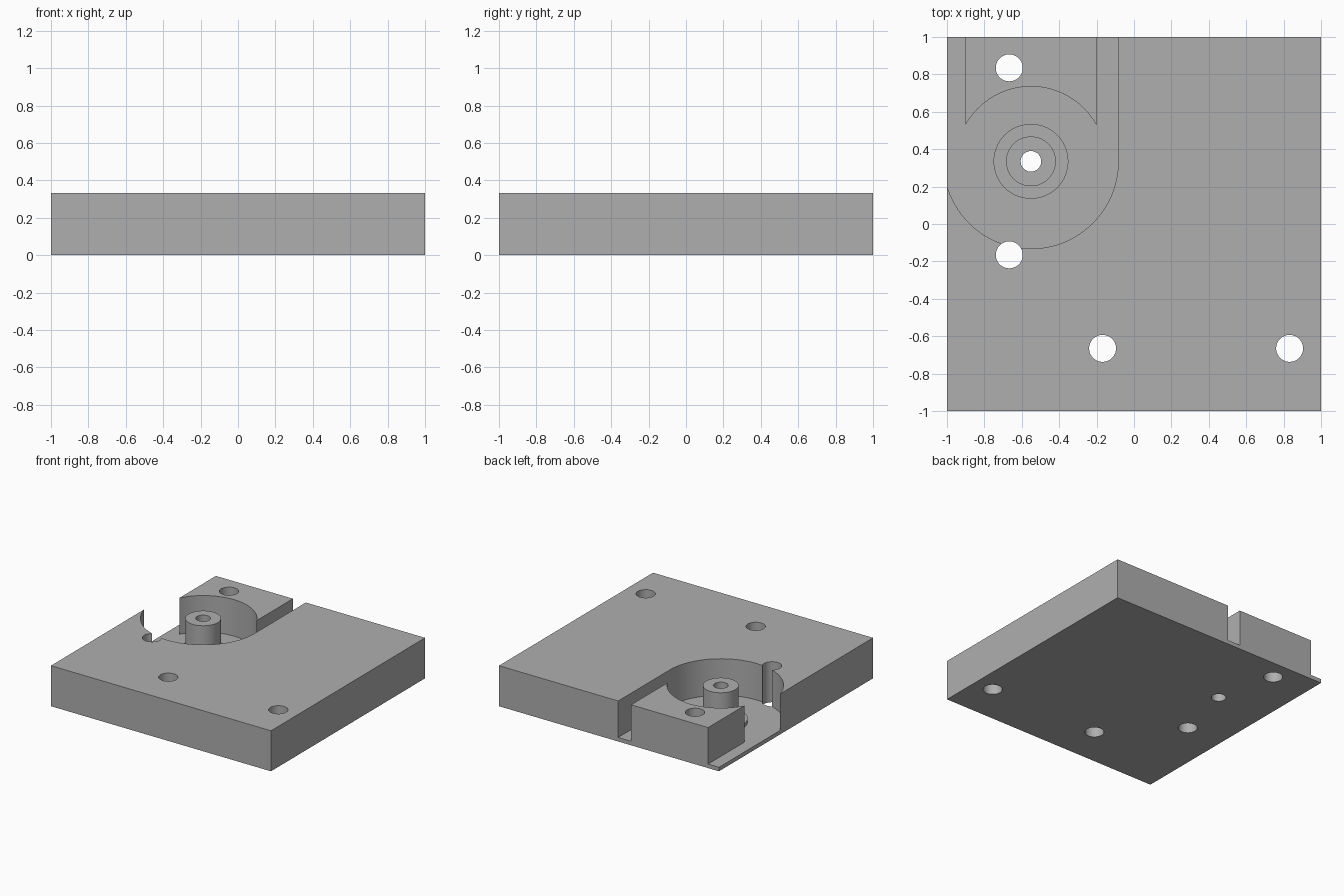
import bpy, bmesh, math

if "Cube" in bpy.data.objects:
    bpy.data.objects.remove(bpy.data.objects["Cube"])

H = 0.333                 # plate height
FLOOR = 0.033             # pocket floor height
CX, CY = -0.551, 0.335    # pocket centre
R_OUT, R_IN = 0.467, 0.4  # pocket wall and island arc radii

grey = bpy.data.materials.new("grey")
grey.diffuse_color = (0.43, 0.43, 0.43, 1)
grey.use_nodes = True
grey.node_tree.nodes["Principled BSDF"].inputs["Base Color"].default_value = grey.diffuse_color


def arc(r, a0, a1, n):
    """Points on an arc around the pocket centre, angles in degrees."""
    angles = [math.radians(a0 + (a1 - a0) * i / n) for i in range(n + 1)]
    return [(CX + r * math.cos(a), CY + r * math.sin(a)) for a in angles]


def prism(name, outline, z0, z1):
    """Closed outline extruded from z0 to z1."""
    bm = bmesh.new()
    base = bm.faces.new([bm.verts.new((x, y, z0)) for x, y in outline])
    top = bmesh.ops.extrude_face_region(bm, geom=[base])["geom"]
    bmesh.ops.translate(bm, vec=(0, 0, z1 - z0),
                        verts=[v for v in top if isinstance(v, bmesh.types.BMVert)])
    bmesh.ops.recalc_face_normals(bm, faces=bm.faces)
    mesh = bpy.data.meshes.new(name)
    bm.to_mesh(mesh)
    bm.free()
    mesh.materials.append(grey)
    obj = bpy.data.objects.new(name, mesh)
    bpy.context.collection.objects.link(obj)
    return obj


def cylinder(name, x, y, r, z0, z1, n=64):
    ring = [(x + r * math.cos(math.tau * i / n), y + r * math.sin(math.tau * i / n))
            for i in range(n)]
    return prism(name, ring, z0, z1)


def combine(target, tool, operation):
    """Apply a boolean, then drop the tool."""
    mod = target.modifiers.new(operation.lower(), 'BOOLEAN')
    mod.operation, mod.solver, mod.object = operation, 'EXACT', tool
    bpy.context.view_layer.objects.active = target
    bpy.ops.object.modifier_apply(modifier=mod.name)
    bpy.data.objects.remove(tool)


# Square plate
plate = prism("mounting_plate", [(-1, -1), (1, -1), (1, 1), (-1, 1)], 0, H)

# Round pocket with channels on both sides of the remaining island
half = 0.35
a = math.degrees(math.acos(half / R_IN))
outline = (arc(R_OUT, 0, -180, 64)
           + [(CX - R_OUT, 1.1), (CX - half, 1.1)]
           + arc(R_IN, 180 - a, a, 48)
           + [(CX + half, 1.1), (CX + R_OUT, 1.1)])
combine(plate, prism("pocket_cutter", outline, FLOOR, H + 0.1), 'DIFFERENCE')

# Low seat ring and central post
combine(plate, cylinder("seat_ring", CX, CY, 0.2, 0.015, 0.063), 'UNION')
combine(plate, cylinder("post", CX, CY, 0.133, 0.02, H), 'UNION')

# Through holes: post bore and four bolt holes
for x, y, r in [(CX, CY, 0.055), (-0.667, 0.835, 0.072), (-0.667, -0.165, 0.072),
                (-0.168, -0.665, 0.072), (0.832, -0.665, 0.072)]:
    combine(plate, cylinder("hole_cutter", x, y, r, -0.1, H + 0.1), 'DIFFERENCE')

# Smooth round walls, crisp edges
bpy.ops.object.select_all(action='DESELECT')
plate.select_set(True)
bpy.context.view_layer.objects.active = plate
bpy.ops.object.shade_smooth_by_angle(angle=math.radians(30))
